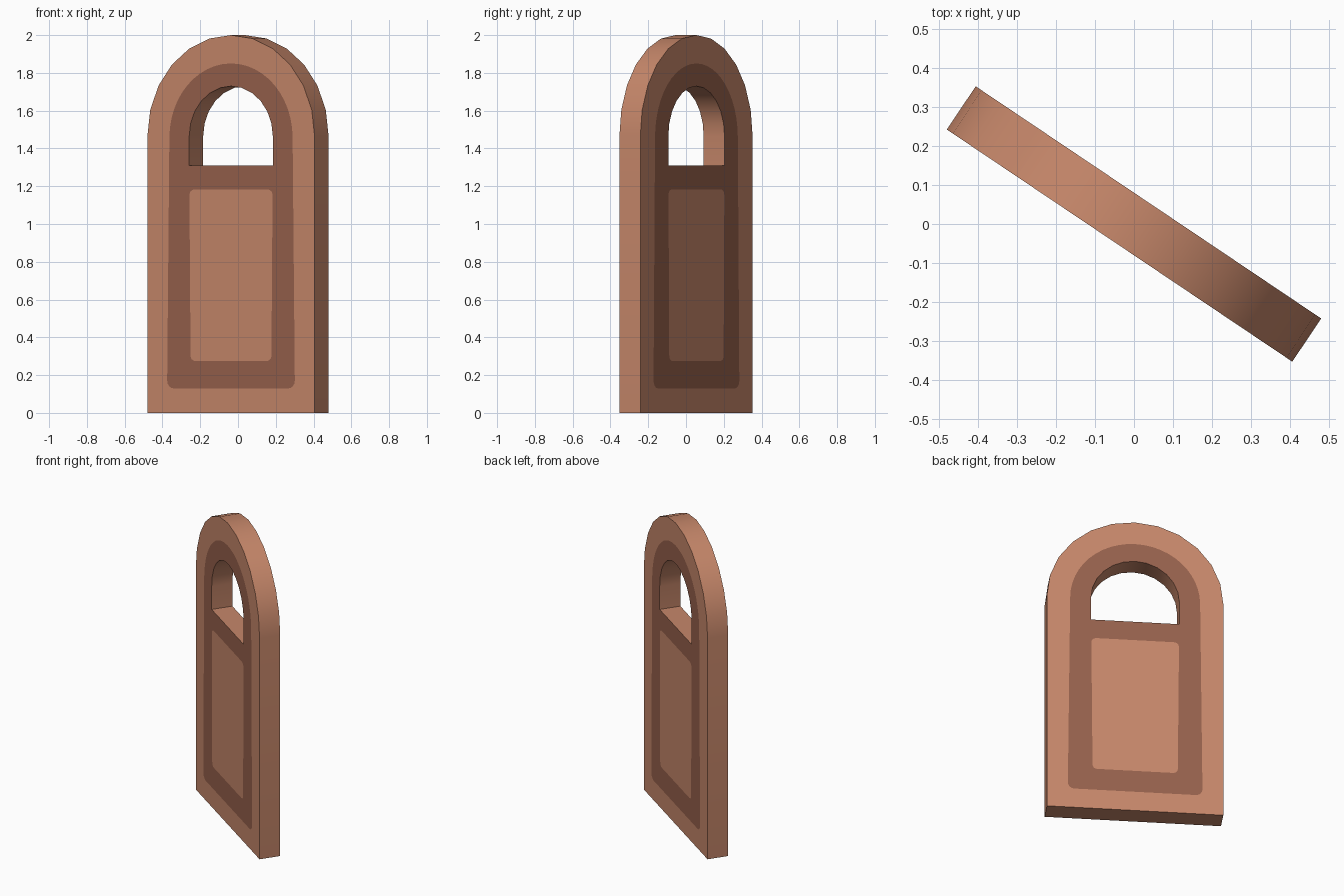
import bpy, bmesh, math

if "Cube" in bpy.data.objects:
    bpy.data.objects.remove(bpy.data.objects["Cube"])

W, T, TURN = 0.533, 0.0665, math.radians(-33.9)


def material(name, srgb):
    m = bpy.data.materials.new(name)
    m.diffuse_color = [(c / 255 / 12.92) if c < 10 else ((c / 255 + 0.055) / 1.055) ** 2.4 for c in srgb] + [1]
    m.use_nodes = True
    m.node_tree.nodes["Principled BSDF"].inputs["Base Color"].default_value = m.diffuse_color
    return m


def arch(half, spring, rise, steps):
    # arch points from the right spring to the left one
    return [(half * math.cos(math.pi * i / steps), spring + rise * math.sin(math.pi * i / steps))
            for i in range(steps + 1)]


def corner(x, z, r, start):
    # quarter-round corner whose circle centre is (x, z)
    return [(x + r * math.cos(start + a * math.pi / 8), z + r * math.sin(start + a * math.pi / 8))
            for a in range(5)]


q = math.pi / 2
# outlines in the plane of the door
outer = arch(W, 1.467, 0.533, 12) + [(-W, 0), (W, 0)]
hole = arch(0.267, 1.463, 0.267, 12) + [(-0.267, 1.31), (0.267, 1.31)]
border = arch(0.393, 1.457, 0.393, 24) + corner(-0.367, 0.17, 0.04, 2 * q) + corner(0.367, 0.17, 0.04, 3 * q)
panel = (corner(0.235, 1.153, 0.03, 0) + corner(-0.235, 1.153, 0.03, q)
         + corner(-0.23, 0.303, 0.028, 2 * q) + corner(0.23, 0.303, 0.028, 3 * q))

bm = bmesh.new()


def loop(points, y):
    vs = [bm.verts.new((x, y, z)) for x, z in points]
    es = [bm.edges.new((vs[i], vs[(i + 1) % len(vs)])) for i in range(len(vs))]
    return vs, es


def fill(edges, index, side):
    res = bmesh.ops.triangle_fill(bm, edges=edges, use_beauty=True, normal=(0, side, 0))
    for f in res["geom"]:
        if isinstance(f, bmesh.types.BMFace):
            f.material_index = index


# front and back faces, with the painted border and panel cut in
rims = []
for side in (-1, 1):
    o, h, b, p = (loop(pts, side * T) for pts in (outer, hole, border, panel))
    fill(o[1] + b[1], 0, side)
    fill(b[1] + h[1] + p[1], 1, side)
    fill(p[1], 0, side)
    rims.append((o[0], h[0]))

# outer rim and window reveal
for front, back in zip(*rims):
    n = len(front)
    for i in range(n):
        j = (i + 1) % n
        bm.faces.new((front[i], front[j], back[j], back[i]))

bmesh.ops.recalc_face_normals(bm, faces=bm.faces[:])
mesh = bpy.data.meshes.new("arched_door")
bm.to_mesh(mesh)
bm.free()
mesh.materials.append(material("light_wood", (198, 135, 106)))
mesh.materials.append(material("dark_wood", (150, 97, 76)))
mesh.polygons.foreach_set("use_smooth", [True] * len(mesh.polygons))
mesh.set_sharp_from_angle(angle=math.radians(30))

door = bpy.data.objects.new("arched_door", mesh)
door.rotation_euler.z = TURN
bpy.context.collection.objects.link(door)
